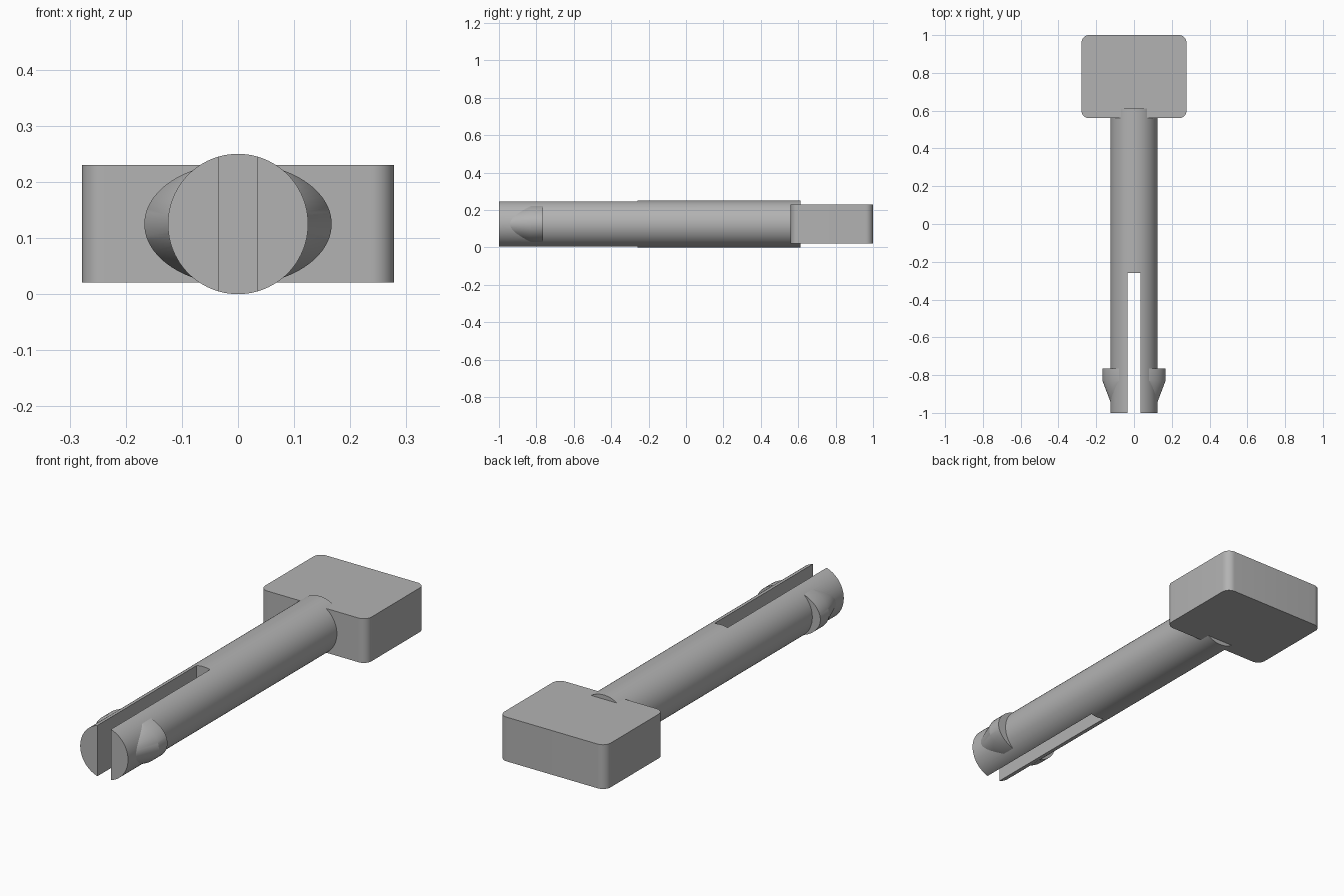
import bpy, bmesh, math

if "Cube" in bpy.data.objects:
    bpy.data.objects.remove(bpy.data.objects["Cube"])

grey = bpy.data.materials.new("grey_plastic")
grey.diffuse_color = (0.45, 0.45, 0.45, 1)
grey.use_nodes = True
grey.node_tree.nodes["Principled BSDF"].inputs["Base Color"].default_value = grey.diffuse_color
AXIS_Z = 0.125


def finish(name, bm):
    bmesh.ops.recalc_face_normals(bm, faces=bm.faces)
    mesh = bpy.data.meshes.new(name)
    bm.to_mesh(mesh)
    bm.free()
    mesh.materials.append(grey)
    obj = bpy.data.objects.new(name, mesh)
    bpy.context.collection.objects.link(obj)
    return obj


def loft(name, rings, sides=96):
    """Closed solid along y from rings of (y, half width, half height)."""
    bm = bmesh.new()
    loops = []
    for y, a, b in rings:
        loops.append([bm.verts.new((a * math.cos(t), y, AXIS_Z + b * math.sin(t)))
                      for t in (2 * math.pi * i / sides for i in range(sides))])
    for p, q in zip(loops, loops[1:]):
        for i in range(sides):
            j = (i + 1) % sides
            bm.faces.new((p[i], p[j], q[j], q[i]))
    bm.faces.new(loops[0])
    bm.faces.new(loops[-1])
    return finish(name, bm)


def block(name, x, y0, y1, z0, z1, radius=0):
    """Box with optionally rounded vertical edges."""
    bm = bmesh.new()
    bmesh.ops.create_cube(bm, size=1)
    for v in bm.verts:
        v.co = (v.co.x * 2 * x, y0 + (v.co.y + 0.5) * (y1 - y0),
                z0 + (v.co.z + 0.5) * (z1 - z0))
    if radius:
        edges = [e for e in bm.edges
                 if abs(e.verts[0].co.z - e.verts[1].co.z) > 0.01]
        bmesh.ops.bevel(bm, geom=edges, offset=radius, segments=10,
                        profile=0.5, affect='EDGES')
    return finish(name, bm)


def boolean(target, tool, operation):
    mod = target.modifiers.new(operation.lower(), 'BOOLEAN')
    mod.operation, mod.solver, mod.object = operation, 'EXACT', tool
    bpy.context.view_layer.objects.active = target
    bpy.ops.object.modifier_apply(modifier=mod.name)
    bpy.data.objects.remove(tool)


def smooth(obj):
    bpy.ops.object.select_all(action='DESELECT')
    obj.select_set(True)
    bpy.context.view_layer.objects.active = obj
    bpy.ops.object.shade_smooth_by_angle(angle=math.radians(20))


# Round shaft with oval snap barbs, split by a slot at the front
shaft = loft("split_shaft", [(-1, 0.125, 0.125), (0.612, 0.125, 0.125)])
W, H = 0.167, 0.109
barbs = loft("snap_barbs", [(-0.962, W * 0.70, H * 0.70), (-0.83, W, H),
                            (-0.765, W, H)])
boolean(shaft, barbs, 'UNION')
slot = block("slot_cutter", 0.035, -1.1, -0.26, -0.1, 0.4)
slot.hide_render = True
boolean(shaft, slot, 'DIFFERENCE')
smooth(shaft)

# Flat head with rounded corners
head = block("head", 0.278, 0.56, 1.0, 0.021, 0.23, radius=0.04)
smooth(head)
